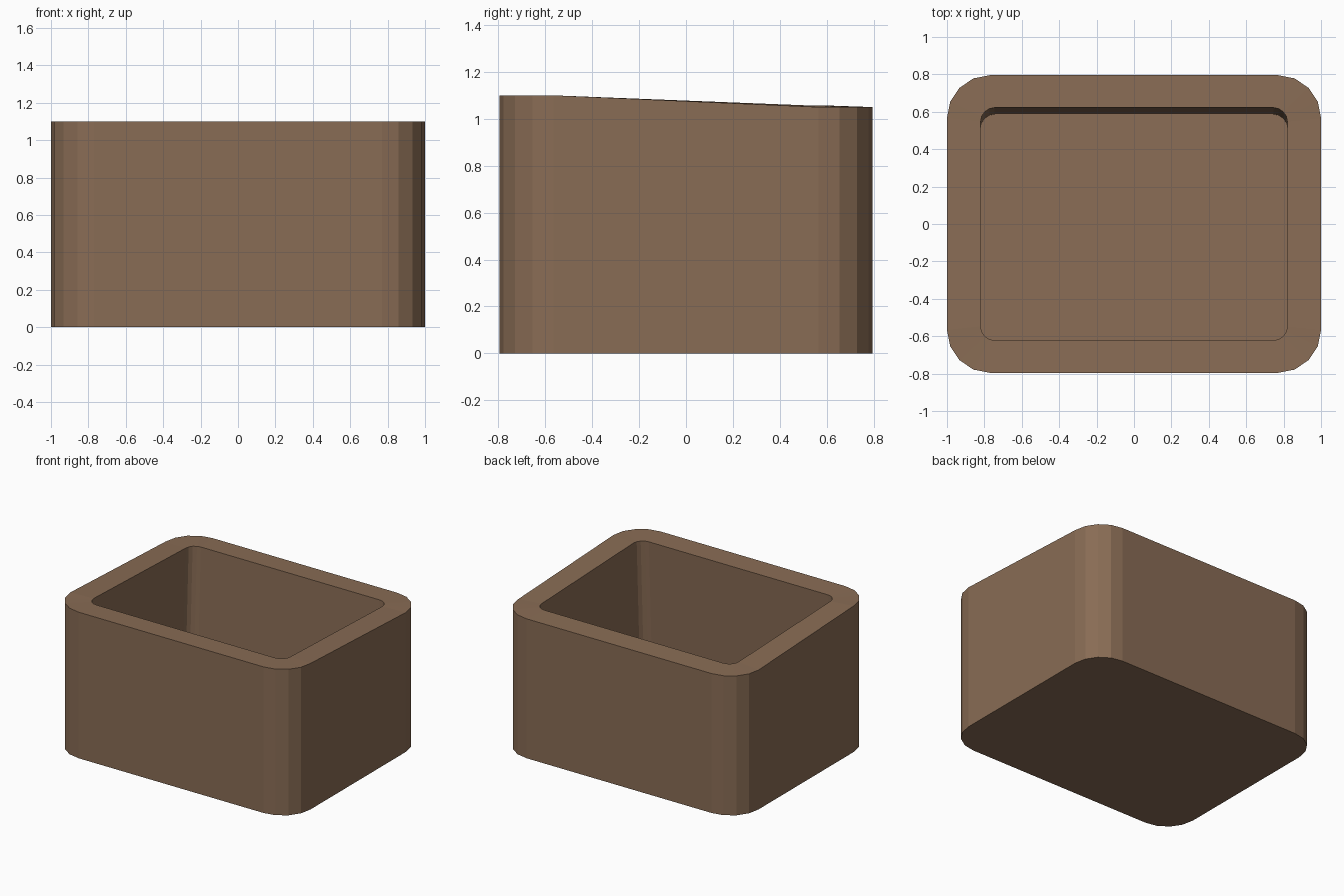
import bpy, bmesh, math

if "Cube" in bpy.data.objects:
    bpy.data.objects.remove(bpy.data.objects["Cube"])


def outline(hx, hy, r, segs=4):
    """Counter-clockwise rounded rectangle as (x, y) points."""
    pts = []
    corners = [(1, 1), (-1, 1), (-1, -1), (1, -1)]
    for q, (sx, sy) in enumerate(corners):
        for i in range(segs + 1):
            a = math.pi / 2 * (q + i / segs)
            pts.append((sx * (hx - r) + r * math.cos(a),
                        sy * (hy - r) + r * math.sin(a)))
    return pts


bm = bmesh.new()
outer = outline(1.0, 0.796, 0.23)
inner = outline(0.82, 0.622, 0.075)

# Rings: base, outer rim (lower at the back), sloping inner rim, cavity floor
shift, depth = 0.035, 0.9
rings = [
    [(x, y, 0) for x, y in outer],
    [(x, y, 1.10 if y < 0 else 1.05) for x, y in outer],
    [(x, y, 1.095 if y < 0 else 1.056) for x, y in inner],
    [(x, y - shift, (1.095 if y < 0 else 1.056) - depth) for x, y in inner],
]
loops = [[bm.verts.new(p) for p in ring] for ring in rings]

# Walls and rim
for a, b in zip(loops, loops[1:]):
    n = len(a)
    for i in range(n):
        j = (i + 1) % n
        bm.faces.new((a[i], a[j], b[j], b[i]))

# Underside and cavity floor
bm.faces.new(loops[0][::-1])
bm.faces.new(loops[-1])
bmesh.ops.recalc_face_normals(bm, faces=bm.faces)

mesh = bpy.data.meshes.new("open_box")
bm.to_mesh(mesh)
bm.free()
box = bpy.data.objects.new("open_box", mesh)
bpy.context.collection.objects.link(box)

# Brown colour
mat = bpy.data.materials.new("brown")
mat.diffuse_color = (0.25, 0.15, 0.09, 1)
mat.use_nodes = True
mat.node_tree.nodes["Principled BSDF"].inputs["Base Color"].default_value = mat.diffuse_color
mesh.materials.append(mat)
